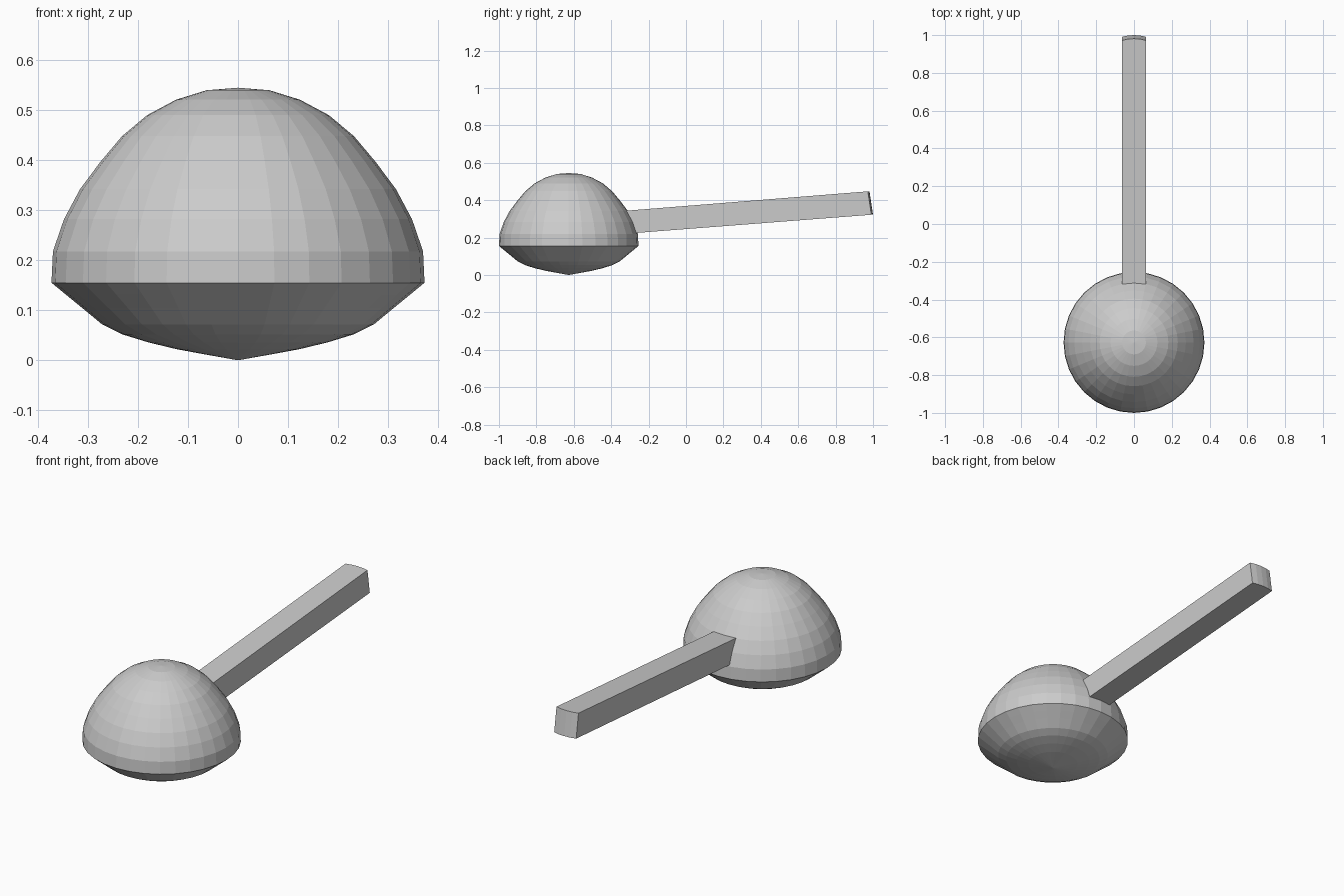
import bpy, bmesh
from math import sin, cos, tau

if "Cube" in bpy.data.objects:
    bpy.data.objects.remove(bpy.data.objects["Cube"])


def new_object(name, bm):
    bmesh.ops.recalc_face_normals(bm, faces=bm.faces[:])
    mesh = bpy.data.meshes.new(name)
    bm.to_mesh(mesh)
    bm.free()
    obj = bpy.data.objects.new(name, mesh)
    bpy.context.collection.objects.link(obj)
    return obj


def revolve(name, profile, y, sides=32):
    """Lathe a (radius, z) profile whose first and last points lie on the axis."""
    bm = bmesh.new()
    rings = []
    for r, z in profile:
        if r == 0:
            rings.append([bm.verts.new((0, y, z))] * sides)
        else:
            rings.append([bm.verts.new((r * cos(tau * i / sides),
                                        y + r * sin(tau * i / sides), z))
                          for i in range(sides)])
    for low, high in zip(rings, rings[1:]):
        for i in range(sides):
            j = (i + 1) % sides
            bm.faces.new(dict.fromkeys((low[i], low[j], high[j], high[i])))
    return new_object(name, bm)


# Domed head with a shallow pointed underside
revolve("domed_head", [
    (0, 0.0), (0.062, 0.011), (0.122, 0.022), (0.18, 0.036), (0.232, 0.052),
    (0.272, 0.072), (0.312, 0.105), (0.345, 0.132), (0.373, 0.155),
    (0.370, 0.218), (0.348, 0.282), (0.316, 0.342), (0.275, 0.397),
    (0.232, 0.448), (0.182, 0.490), (0.124, 0.521), (0.063, 0.540), (0, 0.545),
], y=-0.627)

# Rising square handle, its far end slightly bowed outwards
bm = bmesh.new()
start = [(-0.34, 0.342), (-0.29, 0.223)]
end = [(0.972, 0.447), (0.991, 0.322)]
rows = []
for (y0, z0), (y1, z1) in zip(start, end):
    rows.append([bm.verts.new(p) for p in (
        (-0.064, y0, z0), (0.064, y0, z0), (0.063, y1, z1),
        (0.032, y1 + 0.007, z1), (0, y1 + 0.009, z1),
        (-0.032, y1 + 0.007, z1), (-0.063, y1, z1))])
top, bottom = rows
bm.faces.new(top)
bm.faces.new(bottom)
for i in range(len(top)):
    j = (i + 1) % len(top)
    bm.faces.new((top[i], top[j], bottom[j], bottom[i]))
new_object("handle", bm)
